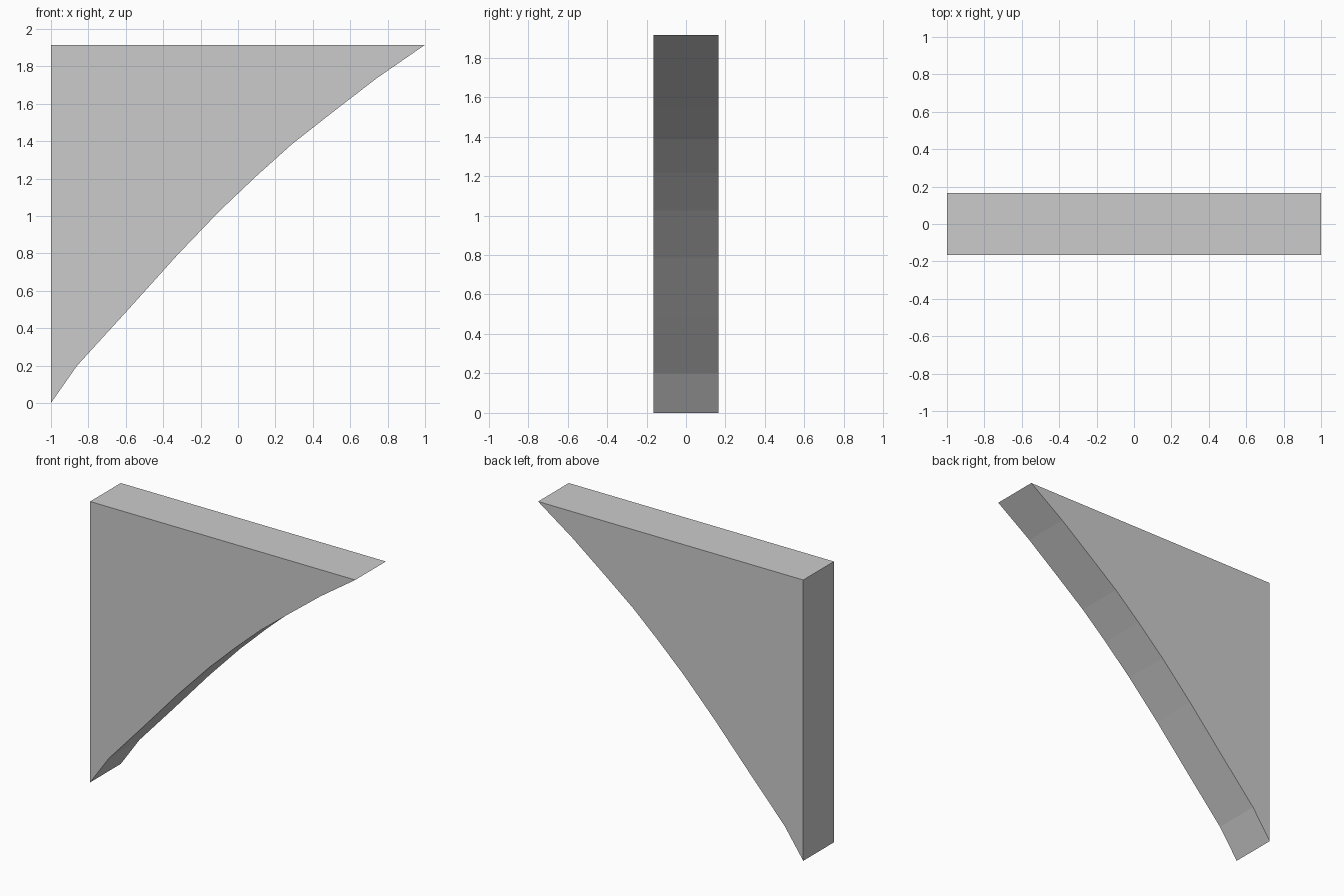
import bpy, bmesh

if "Cube" in bpy.data.objects:
    bpy.data.objects.remove(bpy.data.objects["Cube"])

HALF_DEPTH = 0.165
TOP = 1.915

# Side profile: straight back and top, shallow concave underside
underside = [(-1, 0), (-0.86, 0.20), (-0.60, 0.485), (-0.33, 0.785), (-0.10, 1.025),
             (0.10, 1.215), (0.29, 1.385), (0.50, 1.55), (0.74, 1.735), (1, TOP)]
profile = underside + [(-1, TOP)]

# Corner bracket: the profile extruded through its thickness
bm = bmesh.new()
face = bm.faces.new([bm.verts.new((x, -HALF_DEPTH, z)) for x, z in profile])
result = bmesh.ops.extrude_face_region(bm, geom=[face])
verts = [g for g in result["geom"] if isinstance(g, bmesh.types.BMVert)]
bmesh.ops.translate(bm, verts=verts, vec=(0, 2 * HALF_DEPTH, 0))
bmesh.ops.recalc_face_normals(bm, faces=bm.faces)

mesh = bpy.data.meshes.new("corner_bracket")
bm.to_mesh(mesh)
bm.free()
bracket = bpy.data.objects.new("corner_bracket", mesh)
bpy.context.collection.objects.link(bracket)
